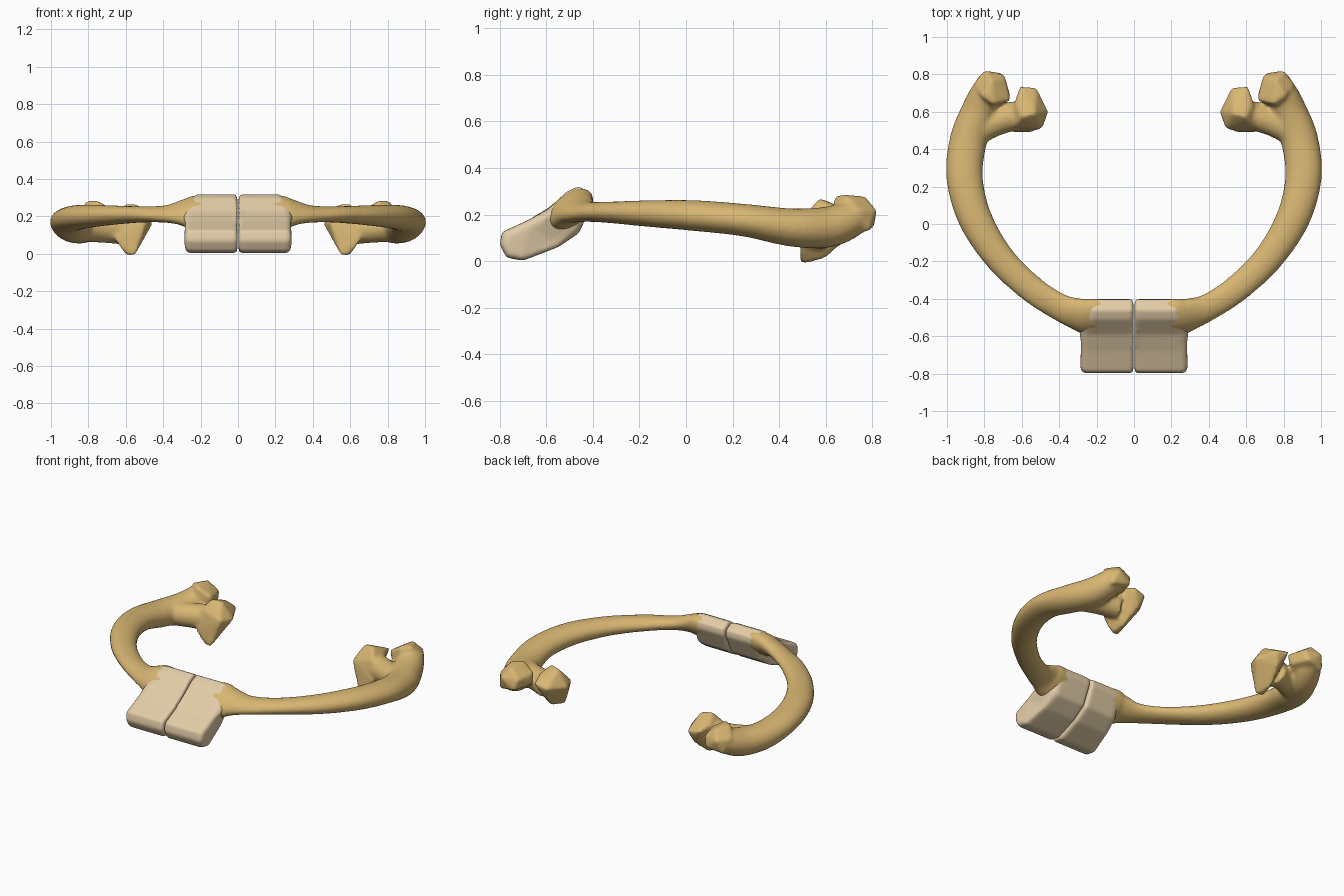
import bpy, bmesh, math
from mathutils import Vector

if "Cube" in bpy.data.objects:
    bpy.data.objects.remove(bpy.data.objects["Cube"])


def material(name, rgb):
    m = bpy.data.materials.new(name)
    m.diffuse_color = (*rgb, 1)
    m.use_nodes = True
    m.node_tree.nodes["Principled BSDF"].inputs["Base Color"].default_value = m.diffuse_color
    return m


bone = material("bone", (0.69, 0.47, 0.17))
cartilage = material("cartilage", (0.77, 0.61, 0.39))


def make_object(name, bm, mat):
    bmesh.ops.recalc_face_normals(bm, faces=bm.faces[:])
    me = bpy.data.meshes.new(name)
    bm.to_mesh(me)
    bm.free()
    me.materials.append(mat)
    ob = bpy.data.objects.new(name, me)
    bpy.context.collection.objects.link(ob)
    return ob


def smooth_path(keys, steps=6):
    """Catmull-Rom through tuples of any length."""
    out = []
    n = len(keys)
    for i in range(n - 1):
        a, b, c, d = (keys[max(i - 1, 0)], keys[i], keys[i + 1], keys[min(i + 2, n - 1)])
        for s in range(steps):
            t = s / steps
            out.append([0.5 * (2 * q + (r - p) * t + (2 * p - 5 * q + 4 * r - u) * t * t
                               + (3 * q - p - 3 * r + u) * t ** 3)
                        for p, q, r, u in zip(a, b, c, d)])
    return out + [list(keys[-1])]


def tube(bm, keys, sides=20):
    """Keys are x, y, z, half width, half height, roll in degrees."""
    pts = smooth_path(keys)
    rings = []
    for i, (x, y, z, w, h, roll) in enumerate(pts):
        t = Vector(pts[min(i + 1, len(pts) - 1)][:3]) - Vector(pts[max(i - 1, 0)][:3])
        side = Vector((-t.y, t.x, 0)).normalized()
        up = t.normalized().cross(side)
        r = math.radians(roll)
        u, v = side * math.cos(r) + up * math.sin(r), up * math.cos(r) - side * math.sin(r)
        rings.append([bm.verts.new(Vector((x, y, z)) + u * w * math.cos(a) + v * h * math.sin(a))
                      for a in (2 * math.pi * k / sides for k in range(sides))])
    for p, q in zip(rings, rings[1:]):
        for k in range(sides):
            bm.faces.new((p[k], p[(k + 1) % sides], q[(k + 1) % sides], q[k]))
    bm.faces.new(rings[0])
    bm.faces.new(rings[-1])


def hull(bm, points):
    vs = [bm.verts.new(p) for p in points]
    bmesh.ops.convex_hull(bm, input=vs)


def finish(ob):
    mir = ob.modifiers.new("mirror", "MIRROR")
    mir.use_mirror_merge = False
    for p in ob.data.polygons:
        p.use_smooth = True


# Rib: curved shaft, neck, knuckle and head fused into one surface
bm = bmesh.new()
tube(bm, [
    (0.12, -0.50, 0.215, 0.11, 0.065, 42),
    (0.24, -0.495, 0.222, 0.115, 0.068, 40),
    (0.30, -0.482, 0.222, 0.096, 0.056, 32),
    (0.40, -0.443, 0.213, 0.075, 0.043, 15),
    (0.55, -0.345, 0.210, 0.074, 0.045, 0),
    (0.72, -0.180, 0.205, 0.080, 0.056, 0),
    (0.85, 0.030, 0.196, 0.091, 0.066, 0),
    (0.906, 0.25, 0.176, 0.098, 0.070, 0),
    (0.885, 0.45, 0.145, 0.100, 0.082, 0),
    (0.83, 0.60, 0.145, 0.095, 0.088, 0),
    (0.79, 0.70, 0.175, 0.085, 0.080, 0),
    (0.77, 0.77, 0.195, 0.060, 0.055, 0)])
tube(bm, [
    (0.86, 0.50, 0.14, 0.09, 0.075, 0),
    (0.74, 0.545, 0.135, 0.075, 0.075, 0),
    (0.62, 0.585, 0.135, 0.08, 0.085, 0)])
# knuckle
hull(bm, [(0.69, 0.79, 0.22), (0.80, 0.82, 0.22), (0.86, 0.74, 0.22), (0.71, 0.81, 0.15),
          (0.83, 0.79, 0.13), (0.66, 0.66, 0.23), (0.66, 0.68, 0.16), (0.75, 0.64, 0.285),
          (0.81, 0.68, 0.285), (0.76, 0.77, 0.28), (0.80, 0.60, 0.10)])
# head with a narrow lower tip
hull(bm, [(0.455, 0.60, 0.16), (0.49, 0.51, 0.17), (0.52, 0.73, 0.18), (0.61, 0.74, 0.20),
          (0.64, 0.65, 0.22), (0.60, 0.57, 0.27), (0.53, 0.59, 0.265), (0.55, 0.49, -0.01),
          (0.60, 0.50, -0.01), (0.58, 0.60, 0.01), (0.66, 0.49, 0.08), (0.55, 0.70, 0.10),
          (0.64, 0.52, 0.21)])
rib = make_object("rib_pair", bm, bone)
rm = rib.modifiers.new("fuse", "REMESH")
rm.mode = "VOXEL"
rm.voxel_size = 0.011
rm.use_smooth_shade = True
sm = rib.modifiers.new("soften", "SMOOTH")
sm.factor = 0.5
sm.iterations = 8
finish(rib)

# Cartilage block: slanted side profile (y, z) extruded outwards from the seam
profile = [(-0.79, 0.125), (-0.80, 0.07), (-0.77, 0.015), (-0.70, 0.002), (-0.55, 0.06),
           (-0.46, 0.12), (-0.40, 0.25), (-0.405, 0.29), (-0.46, 0.321), (-0.51, 0.30),
           (-0.59, 0.225), (-0.68, 0.175)]


def outer_x(y):
    return 0.287 - 0.045 * min(1, max(0, (y + 0.62) / 0.16))


bm = bmesh.new()
inner = [bm.verts.new((0.003, y, z)) for y, z in profile]
outer = [bm.verts.new((outer_x(y), y, z)) for y, z in profile]
n = len(profile)
caps = [bm.faces.new(inner), bm.faces.new(outer)]
for k in range(n):
    bm.faces.new((inner[k], inner[(k + 1) % n], outer[(k + 1) % n], outer[k]))
rim = list({e for f in caps for e in f.edges})
bmesh.ops.bevel(bm, geom=[e for e in rim if e in set(caps[0].edges)], offset=0.016,
                segments=3, profile=0.5, affect="EDGES")
bm.edges.ensure_lookup_table()
far = [e for e in bm.edges if any(len(f.verts) == n and f.calc_center_median().x > 0.15
                                  for f in e.link_faces)
       and all(v.co.x > 0.2 for v in e.verts)]
bmesh.ops.bevel(bm, geom=far, offset=0.03, segments=4, profile=0.5, affect="EDGES")
bmesh.ops.triangulate(bm, faces=[f for f in bm.faces if len(f.verts) > 4])
block = make_object("cartilage_blocks", bm, cartilage)
rm = block.modifiers.new("even", "REMESH")
rm.mode = "VOXEL"
rm.voxel_size = 0.009
rm.use_smooth_shade = True
sm = block.modifiers.new("soften", "SMOOTH")
sm.factor = 0.5
sm.iterations = 10
finish(block)
